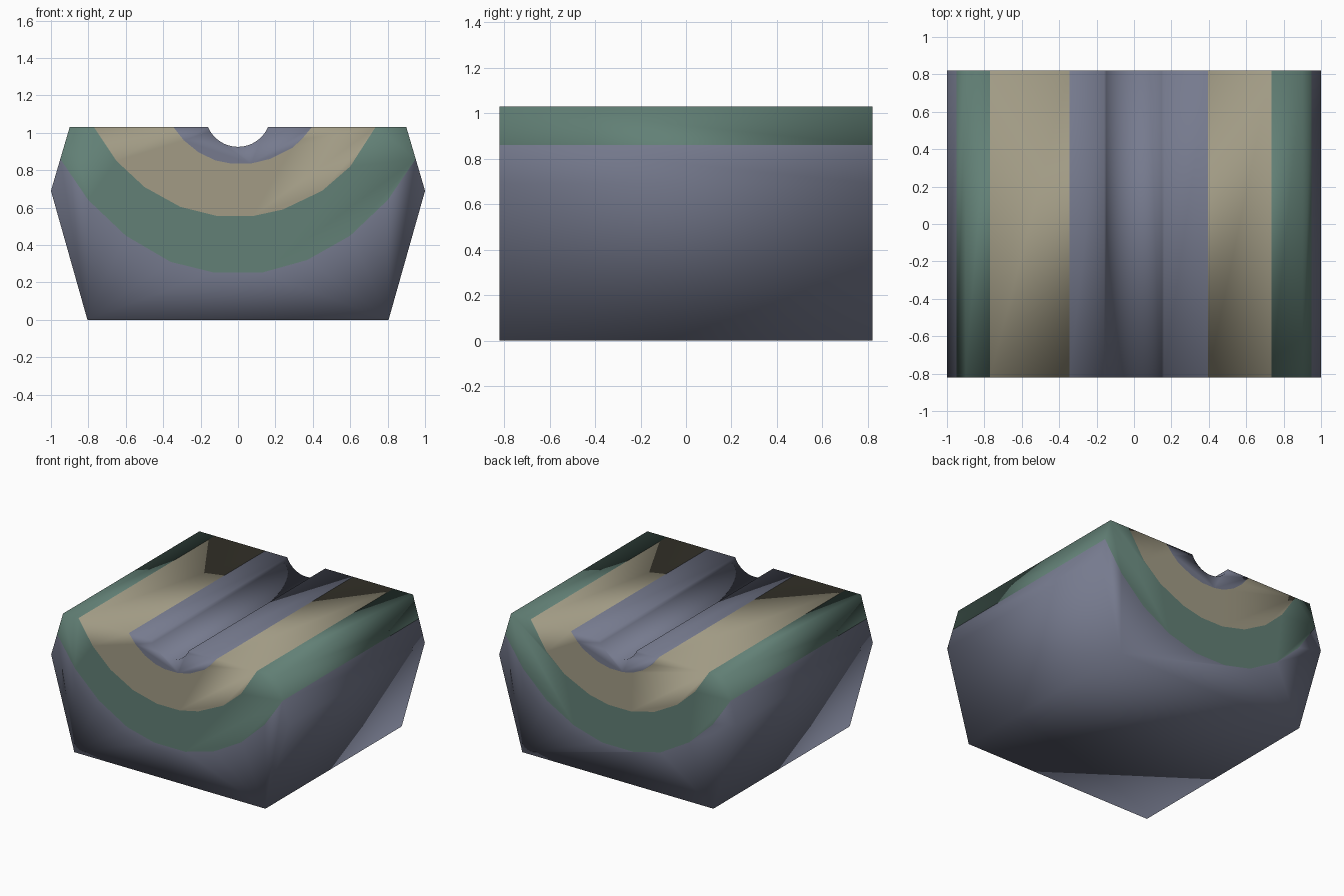
import bpy, bmesh, math

if "Cube" in bpy.data.objects:
    bpy.data.objects.remove(bpy.data.objects["Cube"])

DEPTH = 0.82   # half length along y
TOP = 1.03


def material(name, color):
    m = bpy.data.materials.new(name)
    m.diffuse_color = (*color, 1)
    m.use_nodes = True
    m.node_tree.nodes["Principled BSDF"].inputs["Base Color"].default_value = m.diffuse_color
    return m


def layer(name, profile, contacts, mat):
    """Smooth shell of one stratum: end faces plus the walls that are exposed.
    Walls along a contact with the neighbouring stratum are left out."""
    bm = bmesh.new()
    front = [bm.verts.new((x, -DEPTH, z)) for x, z in profile]
    back = [bm.verts.new((x, DEPTH, z)) for x, z in profile]
    bm.faces.new(front)
    bm.faces.new(back[::-1])
    n = len(profile)
    for i in range(n):
        j = (i + 1) % n
        if not any(profile[i] in c and profile[j] in c for c in contacts):
            bm.faces.new((front[j], front[i], back[i], back[j]))
    for f in bm.faces:
        f.smooth = True
    mesh = bpy.data.meshes.new(name)
    bm.to_mesh(mesh)
    bm.free()
    mesh.materials.append(mat)
    obj = bpy.data.objects.new(name, mesh)
    bpy.context.collection.objects.link(obj)
    return obj


# Boundaries between the folded strata, left to right
lower = [(-0.95, 0.86), (-0.8, 0.64), (-0.6, 0.45), (-0.36, 0.31), (-0.13, 0.253),
         (0.13, 0.253), (0.37, 0.32), (0.6, 0.45), (0.8, 0.64), (0.95, 0.86)]
middle = [(-0.77, TOP), (-0.65, 0.85), (-0.5, 0.71), (-0.31, 0.605), (-0.11, 0.555),
          (0.08, 0.555), (0.24, 0.59), (0.45, 0.69), (0.6, 0.82), (0.735, TOP)]
upper = [(-0.345, TOP), (-0.29, 0.96), (-0.21, 0.895), (-0.12, 0.852), (-0.04, 0.836),
         (0.07, 0.836), (0.17, 0.86), (0.29, 0.92), (0.34, 0.965), (0.395, TOP)]

# Round channel cut along the top centre
half, sag = 0.16, 0.105
radius = (half ** 2 + sag ** 2) / (2 * sag)
sweep = math.asin(half / radius)
channel = []
for i in range(17):
    a = -sweep + 2 * sweep * i / 16
    channel.append((radius * math.sin(a), TOP - sag + radius * (1 - math.cos(a))))

slate = material("slate_rock", (0.18, 0.195, 0.27))
green = material("green_rock", (0.122, 0.216, 0.18))
sand = material("sand_rock", (0.36, 0.33, 0.235))

# Strata from the base to the core of the fold (profiles run counter-clockwise)
layer("base_layer", [(-1, 0.69), (-0.805, 0), (0.805, 0), (1, 0.69)] + lower[::-1],
      [lower], slate)
layer("green_layer", lower + [(0.9, TOP)] + middle[::-1] + [(-0.9, TOP)],
      [lower, middle], green)
layer("sand_layer", middle + upper[::-1], [middle, upper], sand)
layer("core_layer", upper + channel[::-1], [upper], slate)
